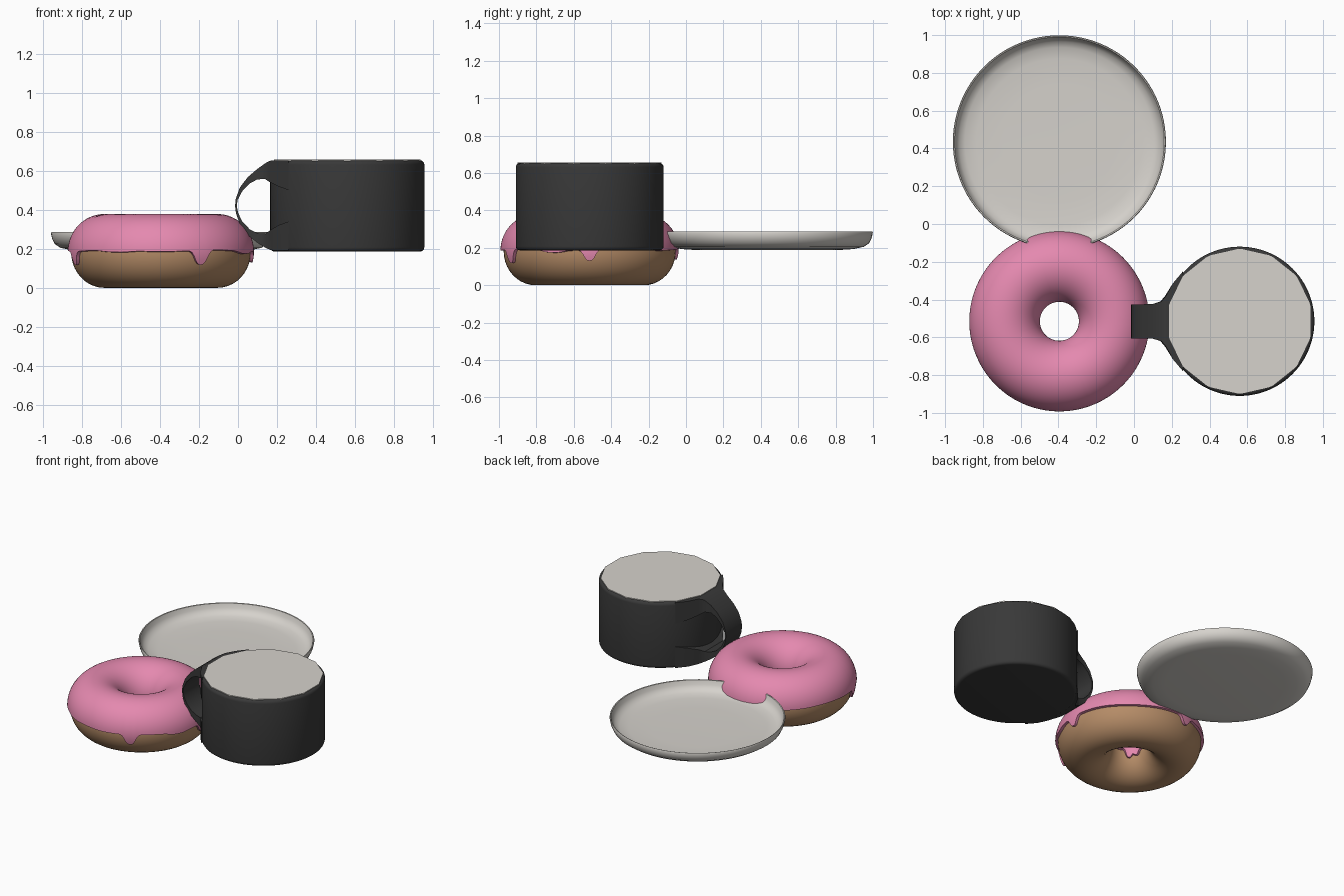
import bpy, bmesh, math
from math import sin, cos, pi, radians

if "Cube" in bpy.data.objects:
    bpy.data.objects.remove(bpy.data.objects["Cube"])


def material(name, rgb):
    m = bpy.data.materials.new(name)
    m.diffuse_color = (*rgb, 1)
    m.use_nodes = True
    m.node_tree.nodes["Principled BSDF"].inputs["Base Color"].default_value = m.diffuse_color
    return m


PINK = material("pink icing", (0.78, 0.25, 0.43))
DOUGH = material("baked dough", (0.46, 0.26, 0.135))
BLACK = material("charcoal", (0.04, 0.04, 0.04))
WHITE = material("warm white", (0.67, 0.645, 0.605))


def finish(name, bm, mat, loc, angle=40):
    bmesh.ops.recalc_face_normals(bm, faces=bm.faces[:])
    me = bpy.data.meshes.new(name)
    bm.to_mesh(me)
    bm.free()
    ob = bpy.data.objects.new(name, me)
    ob.location = loc
    bpy.context.collection.objects.link(ob)
    me.materials.append(mat)
    bpy.ops.object.select_all(action='DESELECT')
    ob.select_set(True)
    bpy.context.view_layer.objects.active = ob
    bpy.ops.object.shade_smooth_by_angle(angle=radians(angle))
    return ob


def bridge(bm, rings, close_rings):
    """Join equal closed loops of points into a surface."""
    vs = [[bm.verts.new(p) for p in r] for r in rings]
    n = len(vs[0])
    for i in range(len(vs) if close_rings else len(vs) - 1):
        a, b = vs[i], vs[(i + 1) % len(vs)]
        for j in range(n):
            bm.faces.new((a[j], a[(j + 1) % n], b[(j + 1) % n], b[j]))
    return vs


def lathe(name, profile, mat, loc, segs=96):
    """Spin an (r, z) profile and close it with flat end caps."""
    bm = bmesh.new()
    rings = [[(r * cos(2 * pi * k / segs), r * sin(2 * pi * k / segs), z)
              for k in range(segs)] for r, z in profile]
    vs = bridge(bm, rings, False)
    bm.faces.new(vs[0])
    bm.faces.new(vs[-1])
    return finish(name, bm, mat, loc)


# Doughnut body: a slightly tall torus
DONUT = (-0.395, -0.515, 0)
MAJOR = 0.29


def tube_point(a, phi, half_w, half_h, zc):
    r = MAJOR + half_w * cos(phi)
    return (r * cos(a), r * sin(a), zc + half_h * sin(phi))


bm = bmesh.new()
bridge(bm, [[tube_point(2 * pi * i / 96, 2 * pi * j / 40, 0.17, 0.182, 0.182)
             for j in range(40)] for i in range(96)], True)
finish("doughnut_body", bm, DOUGH, DONUT)

# Icing: shell over the top half whose lower edges run down in drips
OUTER_DRIPS = [(0, 0.06, 4.5), (-64, 0.075, 5), (200, 0.07, 4.5),
               (100, 0.055, 4.5), (-25, 0.012, 9), (240, 0.01, 12)]
INNER_DRIPS = [(232, 0.06, 12), (208, 0.04, 12), (100, 0.05, 14),
               (340, 0.05, 14)]


def edge_angle(a, drips):
    """Tube angle below the equator where the icing stops."""
    z = 0.19 + 0.004 * sin(5 * a)
    for deg, depth, width in drips:
        d = (math.degrees(a) - deg + 180) % 360 - 180
        z -= depth * math.exp(-abs(d / width) ** 3)
    return math.asin((z - 0.185) / 0.193)


bm = bmesh.new()
sections = []
for i in range(240):
    a = 2 * pi * i / 240
    lo = edge_angle(a, OUTER_DRIPS)
    hi = pi - edge_angle(a, INNER_DRIPS)
    top = [tube_point(a, lo + (hi - lo) * j / 32, 0.187, 0.193, 0.185)
           for j in range(33)]
    under = [tube_point(a, hi + (lo - hi) * j / 16, 0.163, 0.175, 0.182)
             for j in range(17)]
    sections.append(top + under)
bridge(bm, sections, True)
finish("icing", bm, PINK, DONUT)

# Plate: shallow dish with a rounded lip
lathe("plate", [(0.385, 0.188), (0.46, 0.193), (0.515, 0.205), (0.545, 0.225),
                (0.557, 0.25), (0.564, 0.28), (0.561, 0.286), (0.555, 0.284),
                (0.546, 0.255), (0.53, 0.232), (0.50, 0.217), (0.44, 0.209),
                (0.30, 0.206), (0.02, 0.205)], WHITE, (-0.395, 0.435, 0))

# Mug body: drum with rounded rims
MUG = (0.56, -0.515, 0)
B = 0.022
lower = [(0.395 - B + B * sin(t * pi / 8), 0.186 + B - B * cos(t * pi / 8))
         for t in range(5)]
upper = [(0.395 - B + B * cos(t * pi / 8), 0.653 - B + B * sin(t * pi / 8))
         for t in range(5)]
lathe("mug_body", lower + upper, BLACK, MUG)

# Drink surface: thin fourteen-sided disc level with the rim
bm = bmesh.new()
disc = [[(0.385 * cos(pi / 2 + 2 * pi * k / 14),
          0.385 * sin(pi / 2 + 2 * pi * k / 14), z) for k in range(14)]
        for z in (0.648, 0.657)]
ends = bridge(bm, disc, False)
bm.faces.new(ends[0])
bm.faces.new(ends[1])
finish("drink_surface", bm, WHITE, MUG, 30)

# Handle: flat band, thinnest at its outer bend, flaring into the mug
# each row: outer x, outer z, inner x, inner z, half width
BAND = [(0.26, 0.652, 0.26, 0.50, 0.265), (0.205, 0.652, 0.205, 0.52, 0.20),
        (0.17, 0.653, 0.165, 0.54, 0.135), (0.145, 0.642, 0.14, 0.557, 0.105),
        (0.10, 0.61, 0.10, 0.556, 0.092), (0.05, 0.567, 0.06, 0.535, 0.09),
        (0.01, 0.515, 0.022, 0.495, 0.09), (-0.012, 0.455, -0.002, 0.45, 0.09),
        (-0.015, 0.42, -0.006, 0.42, 0.09), (-0.010, 0.38, 0.0, 0.385, 0.09),
        (0.01, 0.325, 0.022, 0.34, 0.09), (0.05, 0.27, 0.06, 0.30, 0.09),
        (0.10, 0.23, 0.10, 0.28, 0.092), (0.145, 0.203, 0.14, 0.277, 0.105),
        (0.17, 0.193, 0.165, 0.295, 0.135), (0.205, 0.19, 0.205, 0.32, 0.20),
        (0.26, 0.19, 0.26, 0.34, 0.265)]
bm = bmesh.new()
vs = bridge(bm, [[(ox, -w, oz), (ox, w, oz), (ix, w, iz), (ix, -w, iz)]
                 for ox, oz, ix, iz, w in BAND], False)
bm.faces.new(vs[0])
bm.faces.new(vs[-1])
finish("mug_handle", bm, BLACK, (0, -0.515, 0))
